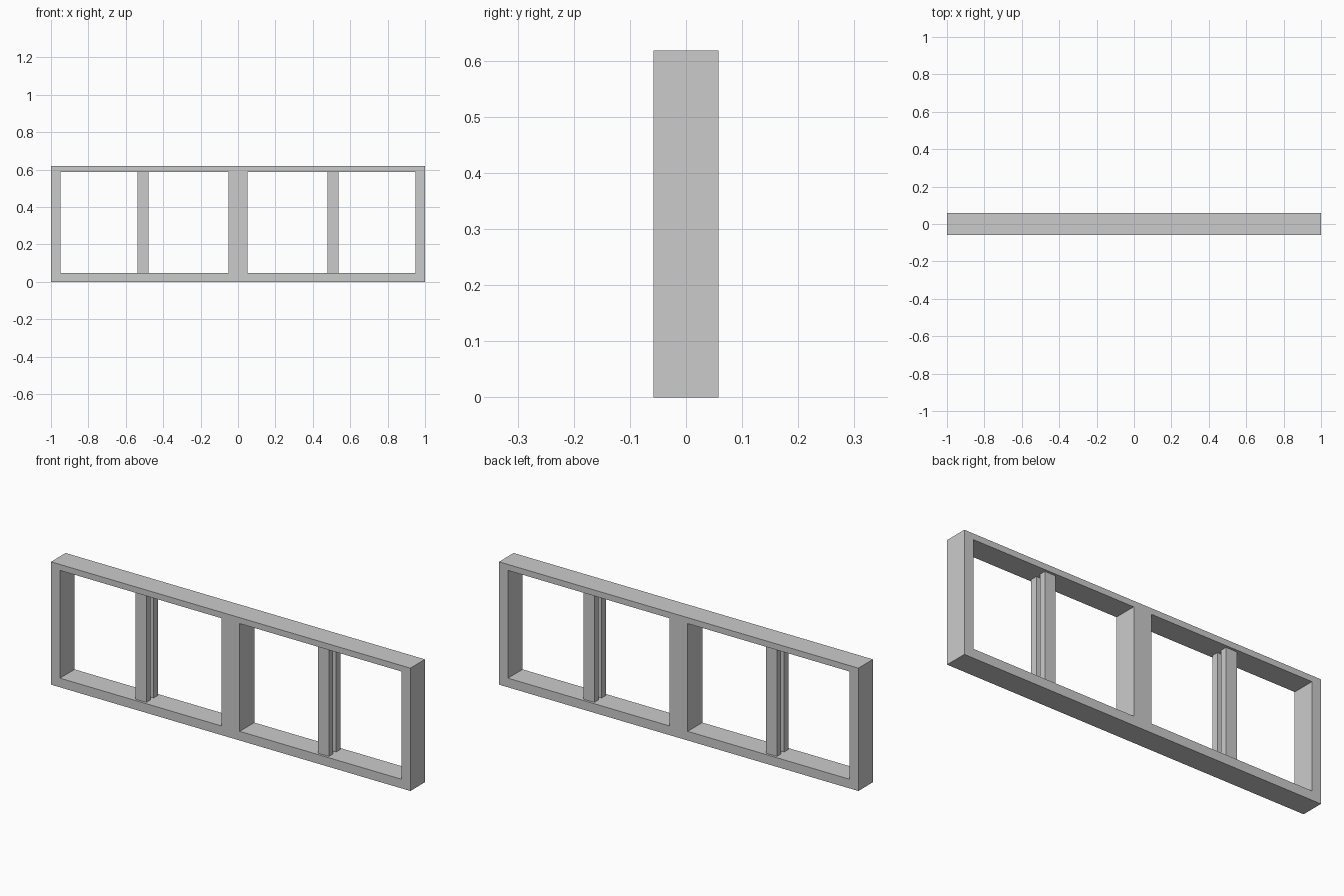
import bpy, bmesh

# Remove the default cube
cube = bpy.data.objects.get("Cube")
if cube:
    bpy.data.objects.remove(cube, do_unlink=True)

# Single grey material
grey = bpy.data.materials.new("light_grey")
grey.use_nodes = True
colour = (0.6, 0.6, 0.6, 1)
grey.diffuse_color = colour
grey.node_tree.nodes["Principled BSDF"].inputs["Base Color"].default_value = colour

HALF_DEPTH = 0.058
HEIGHT = 0.618
SILL_TOP = 0.046
HEAD_BOTTOM = 0.588


def finish(name, bm):
    bmesh.ops.recalc_face_normals(bm, faces=bm.faces)
    mesh = bpy.data.meshes.new(name)
    bm.to_mesh(mesh)
    bm.free()
    mesh.materials.append(grey)
    obj = bpy.data.objects.new(name, mesh)
    bpy.context.collection.objects.link(obj)
    return obj


def box(name, x0, x1, y0, y1, z0, z1):
    bm = bmesh.new()
    bmesh.ops.create_cube(bm, size=1)
    for v in bm.verts:
        v.co.x = x1 if v.co.x > 0 else x0
        v.co.y = y1 if v.co.y > 0 else y0
        v.co.z = z1 if v.co.z > 0 else z0
    return finish(name, bm)


# Outer frame: a grid of cells with the two openings left out, then extruded
xs = [-1, -0.95, -0.05, 0.05, 0.95, 1]
zs = [0, SILL_TOP, HEAD_BOTTOM, HEIGHT]
bm = bmesh.new()
grid = [[bm.verts.new((x, -HALF_DEPTH, z)) for x in xs] for z in zs]
for row in range(len(zs) - 1):
    for col in range(len(xs) - 1):
        if row == 1 and col in (1, 3):
            continue
        bm.faces.new((grid[row][col], grid[row][col + 1],
                      grid[row + 1][col + 1], grid[row + 1][col]))
extruded = bmesh.ops.extrude_face_region(bm, geom=bm.faces[:], use_keep_orig=True)
for item in extruded["geom"]:
    if isinstance(item, bmesh.types.BMVert):
        item.co.y = HALF_DEPTH
finish("window_frame", bm)

# Meeting stiles: a front and a back bar in each opening, with a gap between
for side, sx in (("right", -1), ("left", 1)):
    x0, x1 = sorted((sx * 0.478, sx * 0.538))
    for place, sy in (("front", -1), ("back", 1)):
        y0, y1 = sorted((sy * 0.012, sy * 0.046))
        box(f"{side}_{place}_stile", x0, x1, y0, y1, SILL_TOP, HEAD_BOTTOM)
